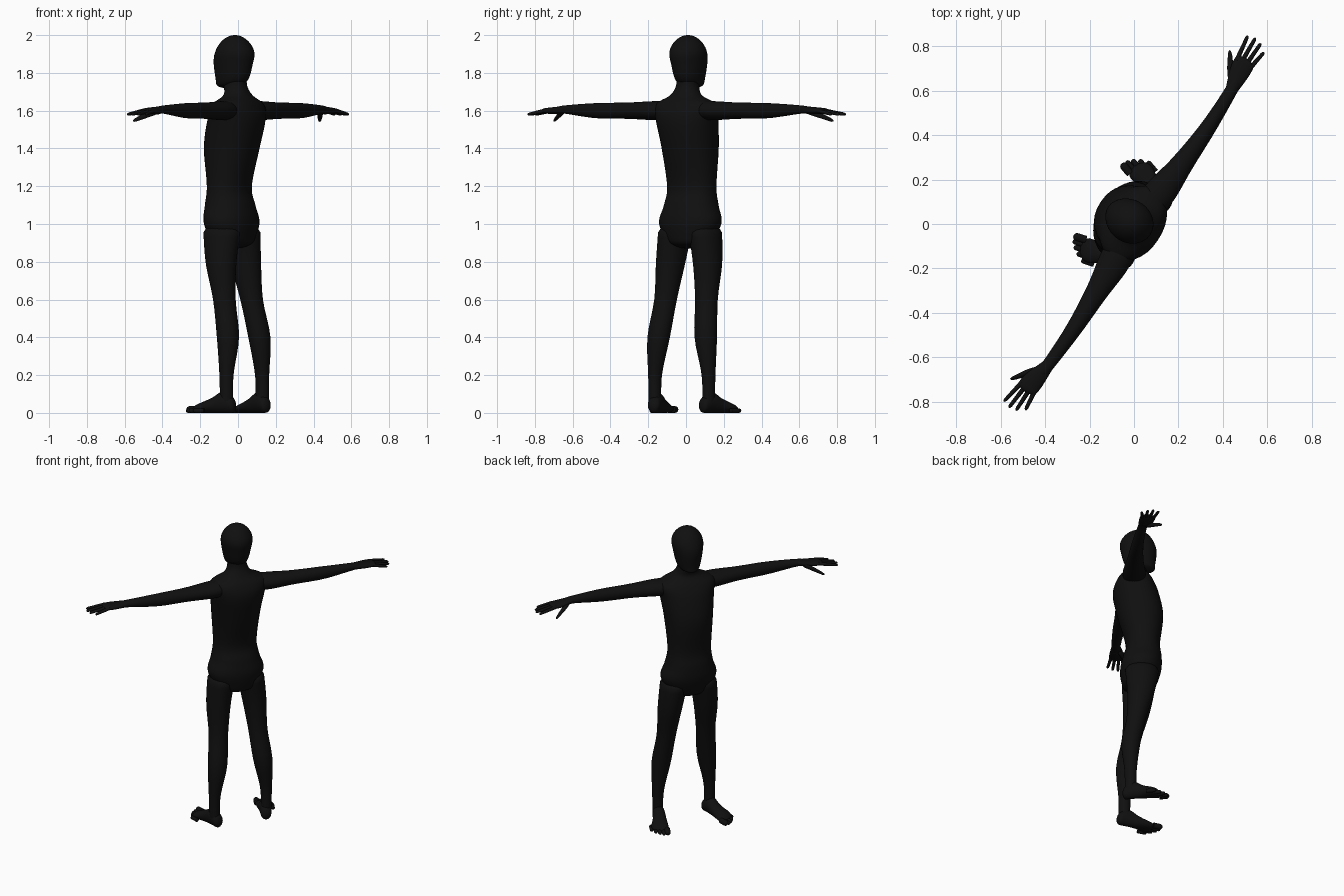
import bpy, bmesh, math
from mathutils import Matrix, Vector

cube = bpy.data.objects.get("Cube")
if cube:
    bpy.data.objects.remove(cube)

FACING = math.radians(56.3)   # the whole figure stands turned about z
SEGMENTS = 32

black = bpy.data.materials.new("matte_black")
black.use_nodes = True
black.diffuse_color = (0.005, 0.005, 0.005, 1)
shader = black.node_tree.nodes["Principled BSDF"]
shader.inputs["Base Color"].default_value = black.diffuse_color
shader.inputs["Roughness"].default_value = 0.8


def spline(rings, position):
    """Smoothly blend neighbouring rings; position runs from 0 to 1."""
    last = len(rings) - 1
    index = min(int(position * last), last - 1)
    f = position * last - index
    before, start, end, after = (
        Vector(rings[min(max(index + step, 0), last)]) for step in (-1, 0, 1, 2))
    slope_in, slope_out = (end - before) / 2, (after - start) / 2
    bend = 3 * (end - start) - 2 * slope_in - slope_out
    twist = 2 * (start - end) + slope_in + slope_out
    return start + f * (slope_in + f * (bend + f * twist))


def dome(distance, length):
    """Scale that rounds off the end of a limb like an ellipsoid."""
    if distance >= length:
        return 1
    return max(math.sqrt(1 - (1 - distance / length) ** 2), 0.03)


def loft(bm, axis, rings, start_round=0, end_round=0, power=2,
         steps=24, place=Matrix.Identity(4)):
    """Skin closed rings (along, centre_u, centre_v, half_u, half_v)."""
    rings = [Vector(ring) for ring in rings]
    loops = []
    for step in range(steps + 1):
        position = (1 - math.cos(math.pi * step / steps)) / 2
        along, u, v, half_u, half_v = spline(rings, position)
        scale = (dome(abs(along - rings[0][0]), start_round)
                 * dome(abs(along - rings[-1][0]), end_round))
        loop = []
        for segment in range(SEGMENTS):
            angle = math.tau * segment / SEGMENTS
            c, s = math.cos(angle), math.sin(angle)
            pu = u + scale * half_u * math.copysign(abs(c) ** (2 / power), c)
            pv = v + scale * half_v * math.copysign(abs(s) ** (2 / power), s)
            point = {"x": (along, pu, pv), "y": (pu, along, pv), "z": (pu, pv, along)}
            loop.append(bm.verts.new(place @ Vector(point[axis])))
        loops.append(loop)
    for low, high in zip(loops, loops[1:]):
        for i in range(SEGMENTS):
            bm.faces.new((low[i - 1], low[i], high[i], high[i - 1]))
    bm.faces.new(loops[0])
    bm.faces.new(loops[-1])


def finish(name, bm, side=1):
    """Turn the mesh into a smooth black object on the chosen side."""
    for vert in bm.verts:
        vert.co.x *= side
    bmesh.ops.recalc_face_normals(bm, faces=bm.faces)
    for face in bm.faces:
        face.smooth = True
    mesh = bpy.data.meshes.new(name)
    bm.to_mesh(mesh)
    bm.free()
    mesh.materials.append(black)
    part = bpy.data.objects.new(name, mesh)
    bpy.context.collection.objects.link(part)
    part.rotation_euler.z = FACING


def build_head():
    # Smooth featureless skull with a forward jaw
    bm = bmesh.new()
    loft(bm, "z", [(1.72, 0, .08, .04, .05), (1.76, 0, .04, .07, .09),
                   (1.85, 0, .03, .09, .11), (1.92, 0, .02, .1, .11),
                   (2, 0, .02, .1, .1)],
         start_round=.02, end_round=.12, steps=40)
    finish("head", bm)


def build_torso():
    # Pelvis, waist, chest, sloping shoulders and neck
    bm = bmesh.new()
    loft(bm, "z", [(.87, 0, .03, .1, .09), (1, 0, .04, .175, .125),
                   (1.1, 0, .05, .15, .12), (1.2, 0, .055, .137, .105),
                   (1.4, 0, .04, .15, .14), (1.55, 0, .01, .17, .14),
                   (1.63, 0, 0, .18, .11), (1.68, 0, 0, .09, .07),
                   (1.73, 0, .015, .06, .06), (1.8, 0, .02, .06, .06)],
         start_round=.04, power=2.2, steps=60)
    finish("torso", bm)


def build_arm(label, side):
    # Shoulder, elbow and wrist
    bm = bmesh.new()
    loft(bm, "x", [(.1, -.01, 1.6, .07, .05), (.2, -.02, 1.6, .07, .05),
                   (.35, -.03, 1.6, .05, .043), (.55, -.037, 1.6, .036, .04),
                   (.75, -.03, 1.606, .028, .022), (.8, -.02, 1.6, .03, .02)],
         start_round=.03)
    finish(label + "_arm", bm, side)


def build_hand(label, side):
    # Palm
    bm = bmesh.new()
    loft(bm, "x", [(.74, -.03, 1.606, .027, .02), (.84, -.014, 1.6, .047, .018),
                   (.9, -.01, 1.6, .045, .012)], end_round=.02)
    # Four spread fingers, the second one longest
    for finger in range(4):
        reach = 1 - .009 * (finger - 1.1) ** 2
        loft(bm, "x", [(.87, .024 - .023 * finger, 1.6, .011, .011),
                       (reach, .044 - .034 * finger, 1.58, .008, .008)],
             end_round=.012, steps=12)
    # Lowered thumb
    loft(bm, "x", [(.77, -.01, 1.6, .015, .015), (.82, .025, 1.58, .018, .015),
                   (.89, .074, 1.545, .009, .008)],
         start_round=.02, end_round=.015, steps=16)
    finish(label + "_hand", bm, side)


def build_leg(label, side):
    # Ankle, calf, knee and thigh
    bm = bmesh.new()
    loft(bm, "z", [(.04, .17, -.04, .032, .036), (.2, .17, -.04, .036, .038),
                   (.4, .15, -.036, .06, .058), (.6, .13, 0, .06, .06),
                   (.8, .117, .03, .075, .085), (1, .09, .04, .084, .11)],
         end_round=.05, steps=32)
    finish(label + "_leg", bm, side)


def build_foot(label, side):
    # Splayed foot, its sole resting on the ground
    bm = bmesh.new()
    ankle = Matrix.Translation((.167, -.04, 0))
    splay = ankle @ Matrix.Rotation(math.radians(-16), 4, "Z")
    profile = [(-.05, 0, .032, .036), (.02, 0, .038, .056), (.08, 0, .043, .04),
               (.14, .004, .053, .027), (.19, -.005, .046, .017)]
    loft(bm, "y", [(along, across, height, width, height)
                   for along, across, width, height in profile],
         start_round=.02, end_round=.03, place=splay)
    # Toes shrink and step back toward the outside
    for toe in range(5):
        across = -.038 + .0235 * toe
        tip = .236 - .0042 * toe ** 2
        radius = .012 if toe else .018
        loft(bm, "y", [(tip - .06, across, radius, radius, radius),
                       (tip, across, radius, radius, radius)],
             end_round=radius, steps=12, place=splay)
    finish(label + "_foot", bm, side)


build_head()
build_torso()
for label, side in (("left", 1), ("right", -1)):
    for build_part in (build_arm, build_hand, build_leg, build_foot):
        build_part(label, side)
